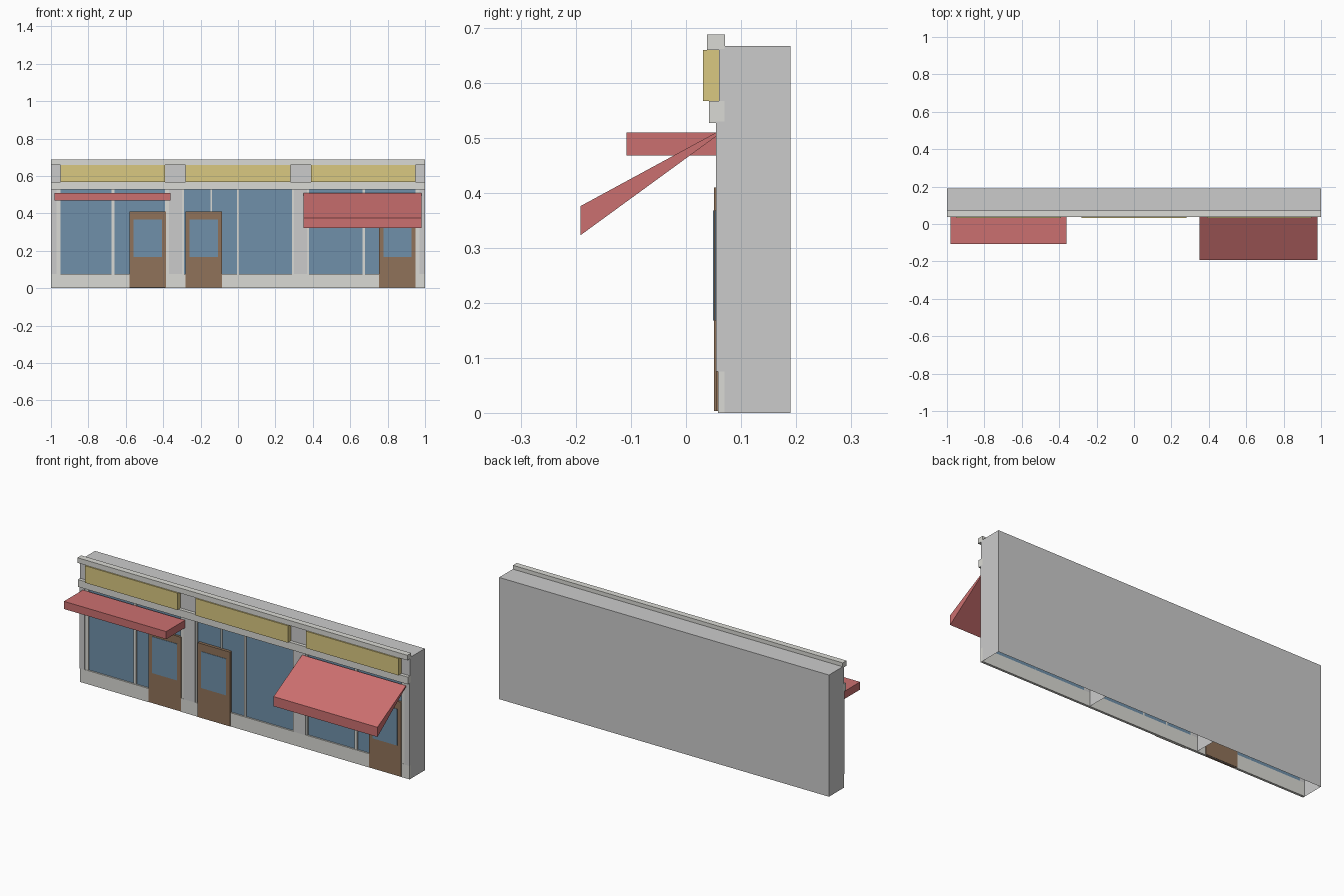
import bpy, bmesh

if "Cube" in bpy.data.objects:
    bpy.data.objects.remove(bpy.data.objects["Cube"])


def material(name, rgb):
    m = bpy.data.materials.new(name)
    m.diffuse_color = (*rgb, 1)
    m.use_nodes = True
    m.node_tree.nodes["Principled BSDF"].inputs["Base Color"].default_value = m.diffuse_color
    return m


TRIM = material("trim_light", (0.70, 0.70, 0.66))
SIGN = material("sign_yellow", (0.70, 0.58, 0.22))
GLASS = material("glass_blue", (0.16, 0.28, 0.40))
WOOD = material("door_brown", (0.28, 0.17, 0.10))
RED = material("awning_red", (0.60, 0.16, 0.16))


def prism(name, x0, x1, profile, mat=None, open_bottom=False):
    """Extrude a (y, z) profile along x."""
    bm = bmesh.new()
    a = [bm.verts.new((x0, y, z)) for y, z in profile]
    b = [bm.verts.new((x1, y, z)) for y, z in profile]
    n = len(profile)
    bm.faces.new(a)
    bm.faces.new(b)
    for i in range(1 if open_bottom else 0, n):
        j = (i + 1) % n
        bm.faces.new((a[i], a[j], b[j], b[i]))
    bmesh.ops.recalc_face_normals(bm, faces=bm.faces)
    mesh = bpy.data.meshes.new(name)
    bm.to_mesh(mesh)
    bm.free()
    ob = bpy.data.objects.new(name, mesh)
    bpy.context.collection.objects.link(ob)
    if mat:
        mesh.materials.append(mat)
    return ob


def box(name, x0, x1, y0, y1, z0, z1, mat=None, open_bottom=False):
    return prism(name, x0, x1, [(y0, z0), (y1, z0), (y1, z1), (y0, z1)], mat, open_bottom)


# Three hollow shop units, open underneath
W = 1 / 3
for i, x in enumerate((-1, -W, W)):
    box(f"shop_shell_{i}", x, x + 2 * W, 0.07, 0.19, 0, 0.667, open_bottom=True)

# Pillars, and the short piers between the signs
for i, (x0, x1) in enumerate(((-1, -0.97), (-0.37, -0.30), (0.30, 0.37), (0.97, 1))):
    box(f"pillar_{i}", x0, x1, 0.055, 0.071, 0.075, 0.53)
for i, (x0, x1) in enumerate(((-1, -0.95), (-0.39, -0.28), (0.28, 0.39), (0.95, 1))):
    box(f"sign_pier_{i}", x0, x1, 0.06, 0.071, 0.567, 0.662)

# Cornice, ledge and sign boards
box("cornice", -1, 1, 0.038, 0.071, 0.66, 0.688, TRIM)
box("ledge", -1, 1, 0.042, 0.071, 0.527, 0.567, TRIM)
for i, (x0, x1) in enumerate(((-0.95, -0.39), (-0.28, 0.28), (0.39, 0.95))):
    box(f"sign_board_{i}", x0, x1, 0.031, 0.071, 0.567, 0.66, SIGN)

# Base plinth, broken at the left door
for i, (x0, x1) in enumerate(((-1, -0.58), (-0.39, 1))):
    box(f"plinth_{i}", x0, x1, 0.058, 0.071, 0, 0.075, TRIM)

# Windows with their jambs and mullions
bays = (
    ("left", -0.97, -0.37, ((-0.97, -0.95), (-0.675, -0.66), (-0.39, -0.37))),
    ("middle", -0.30, 0.30, ((-0.30, -0.29), (-0.148, -0.14), (-0.005, 0.005), (0.29, 0.30))),
    ("right", 0.37, 0.97, ((0.37, 0.38), (0.665, 0.68), (0.95, 0.97))),
)
for side, x0, x1, bars in bays:
    box(f"window_glass_{side}", x0, x1, 0.067, 0.071, 0.075, 0.527, GLASS)
    for i, (b0, b1) in enumerate(bars):
        box(f"window_bar_{side}_{i}", b0, b1, 0.06, 0.071, 0.075, 0.527, TRIM)

# Doors with glass panels
for side, x0, x1, y0, y1 in (("left", -0.58, -0.385, 0.055, 0.073),
                             ("middle", -0.28, -0.085, 0.051, 0.07),
                             ("right", 0.755, 0.95, 0.055, 0.07)):
    box(f"door_{side}", x0, x1, y0, y1, 0.003, 0.41, WOOD)
    box(f"door_glass_{side}", x0 + 0.022, x1 - 0.022, y0 - 0.002, y0 + 0.004, 0.168, 0.368, GLASS)

# Awnings: flat canopy on the left, sloped wedge on the right
box("flat_awning", -0.98, -0.36, -0.108, 0.055, 0.468, 0.51, RED)
prism("sloped_awning", 0.35, 0.98,
      [(0.055, 0.503), (0.055, 0.51), (-0.192, 0.376), (-0.192, 0.323)], RED)
